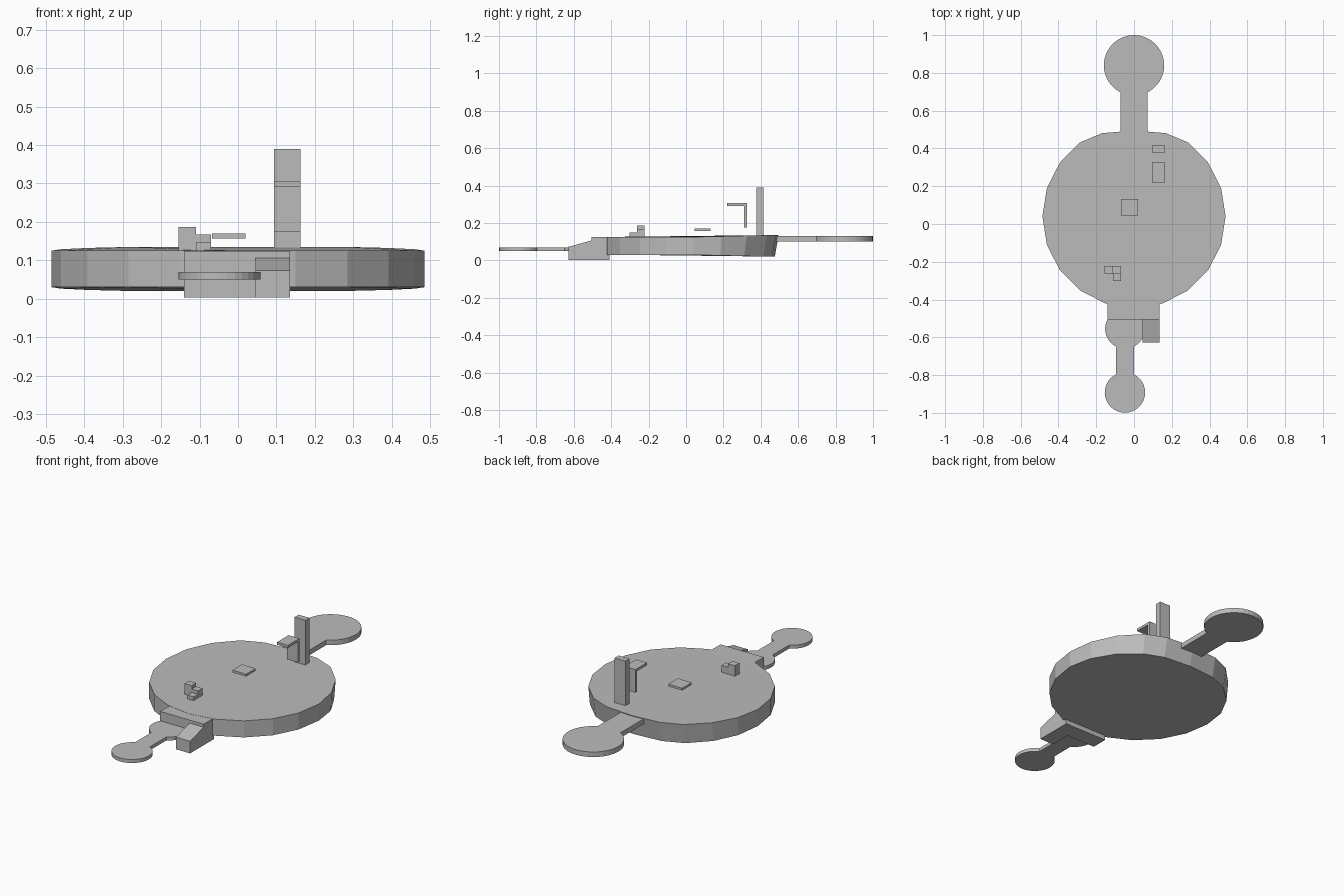
import bpy
import bmesh
from math import sin, cos, asin, pi, radians

cube = bpy.data.objects.get("Cube")
if cube:
    bpy.data.objects.remove(cube, do_unlink=True)

grey = bpy.data.materials.new("plain grey")
grey.use_nodes = True
grey.diffuse_color = (0.5, 0.5, 0.5, 1)
grey.node_tree.nodes["Principled BSDF"].inputs["Base Color"].default_value = (0.5, 0.5, 0.5, 1)


def loft(name, lower, upper):
    """Solid between two matching loops of points."""
    bm = bmesh.new()
    a = [bm.verts.new(p) for p in lower]
    b = [bm.verts.new(p) for p in upper]
    bm.faces.new(a)
    bm.faces.new(b)
    for i in range(len(a)):
        j = (i + 1) % len(a)
        bm.faces.new((a[i], a[j], b[j], b[i]))
    bmesh.ops.recalc_face_normals(bm, faces=bm.faces)
    mesh = bpy.data.meshes.new(name)
    bm.to_mesh(mesh)
    bm.free()
    mesh.materials.append(grey)
    obj = bpy.data.objects.new(name, mesh)
    bpy.context.collection.objects.link(obj)
    return obj


def plate(name, outline, z0, z1):
    return loft(name, [(x, y, z0) for x, y in outline], [(x, y, z1) for x, y in outline])


def side_profile(name, x0, x1, profile):
    return loft(name, [(x0, y, z) for y, z in profile], [(x1, y, z) for y, z in profile])


def box(name, x0, x1, y0, y1, z0, z1):
    return plate(name, [(x0, y0), (x1, y0), (x1, y1), (x0, y1)], z0, z1)


def bulb(cx, cy, r, half, facing, steps=28):
    """Round end of a path whose neck opens towards facing (+1 is +y)."""
    gap = asin(half / r)
    start = facing * pi / 2 + gap
    span = 2 * (pi - gap)
    return [(cx + r * cos(start + span * i / steps), cy + r * sin(start + span * i / steps))
            for i in range(steps + 1)]


# Main disc, slightly flattened and deeper at the back
lower, upper = [], []
for i in range(20):
    a = radians(18 * i)
    x, y = 0.485 * cos(a), 0.04 + 0.485 * sin(a)
    if y > 0.48:
        y = 0.48 + (y - 0.5) * 0.6
        x *= 1.13
    rise = 0.01 * min(1, max(0, (y - 0.04) / 0.4))
    lower.append((x, y - 2 * rise, 0.03 - rise))
    upper.append((x, y, 0.125 + rise))
loft("main_disc", lower, upper)

# Rear path with its round end
plate("rear_path", bulb(0, 0.84, 0.16, 0.072, -1) + [(-0.072, 0.44), (0.072, 0.44)][::1],
      0.102, 0.131)

# Front block and ramp
box("front_block", -0.14, 0.135, -0.505, -0.41, 0.003, 0.124)
side_profile("front_ramp", 0.046, 0.135,
             [(-0.627, 0.003), (-0.5, 0.003), (-0.5, 0.108), (-0.627, 0.073)])

# Front path joining two round pads
plate("front_path", bulb(-0.048, -0.892, 0.107, 0.048, 1)
      + bulb(-0.048, -0.555, 0.105, 0.048, -1), 0.05, 0.07)

# Post and hanging bracket
box("tall_post", 0.094, 0.163, 0.378, 0.415, 0.12, 0.39)
side_profile("bracket", 0.094, 0.163,
             [(0.22, 0.292), (0.309, 0.292), (0.309, 0.175), (0.325, 0.175),
              (0.325, 0.307), (0.22, 0.307)])

# Floating slab
box("floating_slab", -0.068, 0.02, 0.045, 0.132, 0.157, 0.17)

# Turning steps
box("low_step", -0.11, -0.07, -0.302, -0.262, 0.11, 0.148)
box("middle_step", -0.11, -0.07, -0.262, -0.222, 0.11, 0.167)
box("high_step", -0.155, -0.11, -0.262, -0.222, 0.11, 0.187)
